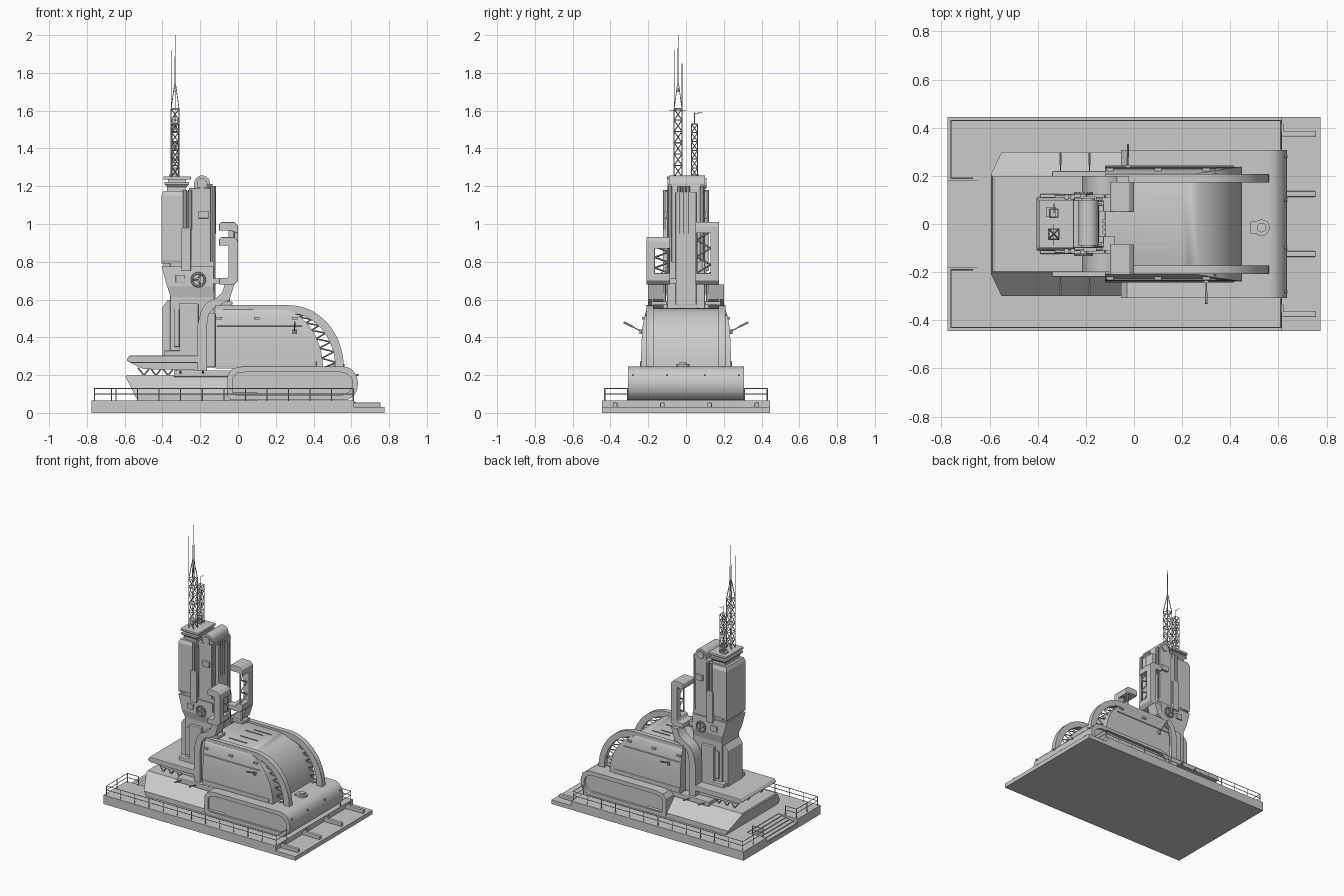
import bpy, bmesh, math
from mathutils import Vector as V

if "Cube" in bpy.data.objects:
    bpy.data.objects.remove(bpy.data.objects["Cube"])


def finish(name, bm, bevel=0, smooth=False):
    bmesh.ops.recalc_face_normals(bm, faces=bm.faces)
    me = bpy.data.meshes.new(name)
    bm.to_mesh(me)
    bm.free()
    ob = bpy.data.objects.new(name, me)
    bpy.context.collection.objects.link(ob)
    if bevel:
        m = ob.modifiers.new("bevel", 'BEVEL')
        m.width, m.segments = bevel, 2
    if smooth:
        bpy.ops.object.select_all(action='DESELECT')
        ob.select_set(True)
        bpy.context.view_layer.objects.active = ob
        bpy.ops.object.shade_smooth_by_angle(angle=math.radians(35))
    return ob


def loft(name, rings, bevel=0, smooth=False, closed=False):
    """Skin equal-length rings of points, capped unless closed."""
    bm = bmesh.new()
    rs = [[bm.verts.new(p) for p in r] for r in rings]
    n = len(rs[0])
    for a, b in zip(rs, rs[1:] + rs[:1] if closed else rs[1:]):
        for i in range(n):
            bm.faces.new((a[i], a[(i+1) % n], b[(i+1) % n], b[i]))
    if not closed:
        bm.faces.new(rs[0])
        bm.faces.new(rs[-1])
    return finish(name, bm, bevel, smooth)


def prism(name, pts, y0, y1, bevel=0, smooth=False):
    return loft(name, [[(x, y, z) for x, z in pts] for y in (y0, y1)], bevel, smooth)


def box(name, x0, x1, y0, y1, z0, z1, bevel=0):
    return prism(name, [(x0, z0), (x1, z0), (x1, z1), (x0, z1)], y0, y1, bevel)


def rect(x0, x1, y0, y1, z):
    return [(x0, y0, z), (x1, y0, z), (x1, y1, z), (x0, y1, z)]


def strip(name, outer, inner, y0, y1, closed=False):
    """Band between two matching xz outlines."""
    return loft(name, [[(a[0], y0, a[1]), (a[0], y1, a[1]), (b[0], y1, b[1]), (b[0], y0, b[1])]
                       for a, b in zip(outer, inner)], 0, True, closed)


def rods(name, segs, r=0.003, sides=4, r2=None):
    bm = bmesh.new()
    for a, b in segs:
        a, b = V(a), V(b)
        d = b - a
        mat = d.to_track_quat('Z', 'Y').to_matrix().to_4x4()
        mat.translation = (a + b) / 2
        bmesh.ops.create_cone(bm, cap_ends=True, segments=sides, radius1=r,
                              radius2=r if r2 is None else r2, depth=d.length, matrix=mat)
    return finish(name, bm, 0, sides > 6)


def chain(pts):
    return list(zip(pts, pts[1:]))


def ell(cx, cz, rx, rz, a0, a1, n):
    return [(cx + rx*math.cos(math.radians(a0+(a1-a0)*i/n)),
             cz + rz*math.sin(math.radians(a0+(a1-a0)*i/n))) for i in range(n+1)]


# --- base platform with stair notch and lower ledge
box("base_plate", -.775, .775, -.445, .445, 0, .03)
box("base_deck", -.62, .615, -.445, .445, .03, .065)
for s in (1, -1):
    box("base_corner", -.775, -.62, *sorted((s*.18, s*.445)), .03, .065)
for i in range(5):
    box("stair_step", -.77 + i*.03, -.62, -.18, .18, .03, .036 + i*.006)
for y in (-.375, -.125, .125, .375):
    box("ledge_bar", .61, .755, y-.012, y+.012, .028, .055, .005)
    box("edge_marker", .605, .622, y+.01, y+.04, .04, .06)

# --- railings
for s in (1, -1):
    path = [(-.67, .19), (-.76, .19), (-.76, .43), (.61, .43), (.61, .31)]
    segs = []
    for (ax, ay), (bx, by) in chain(path):
        for z in (.1, .13):
            segs.append(((ax, s*ay, z), (bx, s*by, z)))
        n = max(1, round(math.hypot(bx-ax, by-ay) / .115))
        for i in range(n+1):
            x, y = ax+(bx-ax)*i/n, s*(ay+(by-ay)*i/n)
            segs.append(((x, y, .06), (x, y, .13)))
    rods("railing", segs, .0028)

# --- hull: prow and rounded engine block
loft("prow_hull", [rect(-.53, .1, -.3, .3, .065), rect(-.55, .1, -.3, .3, .1),
                   rect(-.595, .1, -.205, .205, .193), rect(-.59, .1, -.2, .2, .2)])
box("prow_deck", -.34, .05, -.22, .22, .19, .225, .005)
tank = [(-.055, .085), (-.04, .068), (.58, .068)] + ell(.56, .155, .075, .09, -45, 90, 8) \
    + [(.02, .245), (-.03, .235), (-.055, .2)]
prism("engine_block", tank, -.293, .293, 0, True)
inner = [(.29 + (x-.29)*.92, .155 + (z-.155)*.68) for x, z in tank]
for s in (1, -1):
    y0, y1 = sorted((s*.285, s*.308))
    strip("block_side_frame", tank, inner, y0, y1, True)
for y in (-.28, -.1, .1, .28):
    rods("block_bolt", [((.625, y, .2), (.638, y, .2))], .006, 8)
rods("roof_hatch", [((.53, -.015, .24), (.53, -.015, .258))], .034, 16)
rods("hatch_cap", [((.53, -.015, .25), (.53, -.015, .268))], .02, 12)
box("hatch_hinge", .485, .51, -.04, .01, .24, .256)

# --- balcony slab on trusses
prism("balcony", [(-.59, .28), (-.575, .303), (-.2, .303), (-.2, .265), (-.57, .265)], -.2, .2, .004)
prism("balcony_keel", [(-.57, .266), (-.5, .232), (-.2, .225), (-.2, .266)], -.16, .16)
for y in (-.15, 0, .15):
    pts = [(-.53 + i*.032, y, .198 if i % 2 else .24) for i in range(8)]
    rods("balcony_truss", chain(pts), .004)

# --- main hall
levels = []
for i in range(13):
    t = math.sin(math.radians(90*i/12))
    w = .198 + .04*math.sqrt(max(0, 1 - t**2.5))
    levels.append(rect(-.12, .2 + .25*math.sqrt(max(0, 1-t*t)), -w, w, .235 + .32*t))
loft("hall_shell", levels, 0, True)
out = [(-.12, .57), (.1, .57)] + ell(.27, .24, .29, .33, 90, 0, 18)
inn = [(-.12, .535), (.1, .535)] + ell(.27, .24, .245, .288, 90, 0, 18)
for s in (1, -1):
    y0, y1 = sorted((s*.172, s*.208))
    strip("hall_arch", out, inn, y0, y1)
    # lattice between arch and shell
    a = ell(.27, .24, .25, .29, 78, 0, 14)
    b = ell(.2, .235, .245, .315, 70, 0, 14)
    pts = [((a if i % 2 else b)[i][0], s*.19, (a if i % 2 else b)[i][1]) for i in range(15)]
    rods("arch_lattice", chain(pts) + chain([(x, s*.19, z) for x, z in b]), .004)
    for i in range(14):
        x = -.09 + i*.032
        rods("eave_tooth", [((x, s*.2, .535), (x+.014, s*.212, .515))], .004)
    # side skirt and seam
    box("hall_skirt", -.12, .415, *sorted((s*.22, s*.243)), .245, .275, .004)
    rods("hall_seam", [((-.11, s*.232, .46), (.34, s*.232, .46))], .003)
    for x in (-.1, .1, .3):
        box("wall_clamp", x-.015, x+.015, *sorted((s*.2, s*.232)), .495, .507)
for y, x0 in ((-.1, .0), (-.03, .04), (.06, .02), (.1, .06)):
    box("roof_rib", x0, x0+.14, y-.002, y+.002, .55, .56)


# --- small guns
def gun(x, y, z, s, rise):
    rods("gun_mount", [((x, y, z-.012), (x, y, z+.012))], .011, 8)
    rods("gun_barrel", [((x, y, z), (x, y+s*.045, z+rise*.5))], .003, 6)
    rods("gun_muzzle", [((x, y+s*.045, z+rise*.5), (x, y+s*.095, z+rise))], .0055, 6)


for x in (-.305, -.185):
    for s in (1, -1):
        gun(x, s*.2, .205, s, .02)
gun(.3, -.235, .43, -1, .05)
gun(-.025, .235, .43, 1, .05)

# --- tower: lower stage, flared neck, upper block
box("tower_foot", -.39, -.12, -.125, .125, .24, .33, .006)
box("tower_core", -.36, -.125, -.1, .1, .27, .8, .006)
prism("tower_fin", [(-.4, .28), (-.33, .28), (-.33, .56), (-.37, .6), (-.4, .56)], -.085, .085, .004)
loft("tower_flare", [rect(-.35, -.13, -.095, .095, .59), rect(-.375, -.13, -.112, .112, .67),
                     rect(-.405, -.13, -.108, .108, .775)])
box("tower_gap_plate", -.395, -.15, -.095, .095, .77, .79)
loft("tower_block", [rect(-.405, -.245, -.105, .105, .79), rect(-.405, -.245, -.11, .11, .81),
                     rect(-.405, -.245, -.11, .11, 1.15), rect(-.395, -.25, -.1, .1, 1.175)])
box("tower_rear_block", -.26, -.145, -.1, .1, .75, 1.19, .006)
box("tower_spine", -.15, -.118, -.055, .055, .57, 1.17, .005)
for y in (-.035, -.012, .012):
    rods("spine_pipe", [((-.125, y, .95), (-.125, y, 1.2))], .009, 8)
for s in (1, -1):
    y = s*.112
    for x in (-.28, -.255):
        rods("side_pipe", [((x, y, .97), (x, y, 1.18))], .011, 8)
    box("side_duct", -.3, -.25, *sorted((s*.09, s*.122)), .75, .98, .004)
    box("side_box", -.21, -.155, *sorted((s*.095, s*.115)), 1.03, 1.07, .003)
    rods("edge_pipe", [((-.135, s*.085, .75), (-.135, s*.085, 1.2)),
                       ((-.135, s*.085, 1.2), (-.165, s*.085, 1.2))], .011, 8)
    box("side_unit", -.33, -.28, *sorted((s*.1, s*.12)), .69, .73, .003)
    box("wall_bracket", -.34, -.31, *sorted((s*.095, s*.11)), .35, .55, .004)
    box("wall_plate", -.31, -.21, *sorted((s*.1, s*.125)), .3, .58, .005)
    # round vent with spokes
    c = V((-.21, s*.115, .705))
    ring = [c + V((.035*math.cos(k*math.pi/8), s*.012, .035*math.sin(k*math.pi/8))) for k in range(17)]
    rods("vent_ring", chain(ring), .006, 6)
    rods("vent_spokes", [(c + V((0, s*.012, 0)), ring[k]) for k in (3, 8, 13)], .004)
    rods("vent_hub", [(c - V((0, s*.02, 0)), c + V((0, s*.015, 0)))], .014, 12)

# --- tower top: collar plates and drum
loft("collar", [rect(-.375, -.275, -.085, .085, 1.165), rect(-.375, -.275, -.085, .085, 1.195),
                rect(-.39, -.26, -.098, .098, 1.21), rect(-.39, -.26, -.098, .098, 1.222)])
box("collar_neck", -.37, -.275, -.08, .08, 1.22, 1.238)
box("top_plate", -.395, -.25, -.1, .1, 1.236, 1.252, .003)
box("top_crate", -.365, -.325, .03, .07, 1.25, 1.262)
prism("roof_drum", [(-.232, 1.18), (-.148, 1.18)] + ell(-.19, 1.215, .042, .042, 0, 180, 12), -.09, .1, 0, True)
for y in (-.092, .102):
    rods("drum_cap", [((-.19, y-.006, 1.215), (-.19, y+.006, 1.215))], .028, 12)


# --- lattice masts
def mast(name, cx, cy, h, z0, z1, n, r):
    cs = [(-h, -h), (h, -h), (h, h), (-h, h)]
    segs, dz = [], (z1-z0)/n
    for i, (ax, ay) in enumerate(cs):
        bx, by = cs[(i+1) % 4]
        segs.append(((cx+ax, cy+ay, z0), (cx+ax, cy+ay, z1)))
        for k in range(n):
            za = z0 + k*dz
            segs.append(((cx+ax, cy+ay, za+dz), (cx+bx, cy+by, za+dz)))
            p, q = (za, za+dz) if k % 2 else (za+dz, za)
            segs.append(((cx+ax, cy+ay, p), (cx+bx, cy+by, q)))
    rods(name, segs, r)
    return [(cx+a, cy+b, z1) for a, b in cs]


top = mast("main_mast", -.333, -.042, .021, 1.25, 1.61, 6, .0028)
rods("mast_taper", [(p, (-.333, -.042, 1.76)) for p in top], .0028)
rods("mast_spike", [((-.333, -.042, 1.7), (-.333, -.042, 2.0))], .004, 6, .001)
rods("whiskers", [((-.354, -.063, 1.6), (-.354, -.063, 1.92)), ((-.333, -.021, 1.6), (-.333, -.021, 1.85)),
                  ((-.333, -.09, 1.6), (-.333, 0, 1.6))], .0016)
mast("small_mast", -.333, .045, .017, 1.25, 1.53, 6, .0025)
rods("small_mast_tip", [((-.333, .045, 1.53), (-.333, .045, 1.59)), ((-.333, .045, 1.585), (-.333, .085, 1.59))], .002)

# --- side ducts curving up from the hull to the arms
duct_o = [(-.215, .2), (-.215, .46)] + ell(-.105, .49, .1, .115, 170, 100, 6) + [(-.085, .635), (-.07, .68)]
duct_i = [(-.165, .2), (-.165, .46)] + ell(-.105, .49, .055, .07, 170, 100, 6) + [(-.045, .6), (-.02, .68)]
for s in (1, -1):
    y0, y1 = sorted((s*.12, s*.2))
    strip("curved_duct", duct_o, duct_i, y0, y1)
    box("duct_buttress", -.2, -.12, *sorted((s*.1, s*.185)), .24, .53, .008)
    box("arm_foot", -.12, -.03, *sorted((s*.1, s*.185)), .57, .59, .004)
    rods("arm_strut", [((-.05, s*y, .57), (-.05, s*y, .68)) for y in (.115, .175)], .008, 6)

# --- C-shaped loader arms with lattice windows
for s, ya, yb, zt in ((1, .05, .175, 1.01), (-1, .085, .21, .93)):
    y0, y1 = sorted((s*ya, s*yb))
    prism("arm_top", [(-.1, zt-.045), (-.04, zt-.045), (0, zt-.06), (0, zt-.02), (-.02, zt), (-.09, zt), (-.1, zt-.01)],
          y0, y1, .003)
    prism("arm_base", [(-.1, .68), (-.02, .68), (0, .7), (0, .74), (-.045, .74), (-.055, .715), (-.1, .715)],
          y0, y1, .003)
    box("arm_post", -.05, 0, *sorted((s*(yb-.045), s*yb)), .7, zt-.03, .003)
    n = 5
    zz = [.74 + (zt-.79)*i/n for i in range(n+1)]
    pts = [(-.02, s*((yb-.045) if i % 2 else ya+.005), z) for i, z in enumerate(zz)]
    rods("arm_lattice", chain(pts) + [((-.02, s*(ya+.005), .72), (-.02, s*(ya+.005), zt-.03))], .005)
    box("arm_tie", -.14, -.08, *sorted((s*.05, s*.11)), .685, .712)
